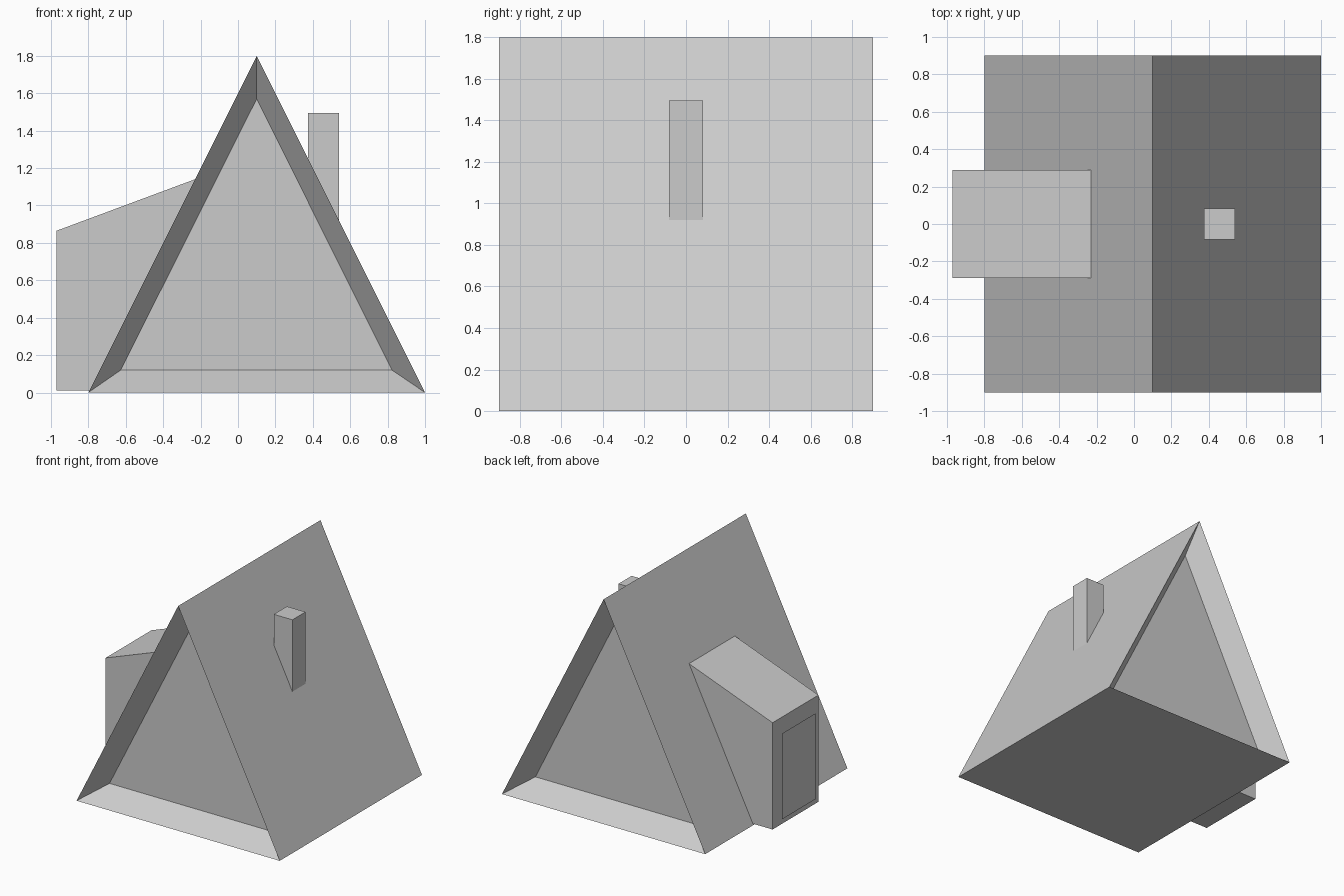
import bpy, bmesh
from mathutils import Vector

if "Cube" in bpy.data.objects:
    bpy.data.objects.remove(bpy.data.objects["Cube"])


def new_object(name, bm):
    bmesh.ops.recalc_face_normals(bm, faces=bm.faces)
    mesh = bpy.data.meshes.new(name)
    bm.to_mesh(mesh)
    bm.free()
    obj = bpy.data.objects.new(name, mesh)
    bpy.context.collection.objects.link(obj)
    return obj


def prism(profile, half_y):
    """Extrude an (x, z) profile along y; return the bmesh and its end faces."""
    bm = bmesh.new()
    rings = [[bm.verts.new((x, y, z)) for x, z in profile] for y in (-half_y, half_y)]
    n = len(profile)
    for i in range(n):
        j = (i + 1) % n
        bm.faces.new((rings[0][i], rings[0][j], rings[1][j], rings[1][i]))
    return bm, [bm.faces.new(r) for r in rings]


# A-frame house: triangular prism with a bevelled recess in both gables
bm, gables = prism([(-0.8, 0), (1.0, 0), (0.1, 1.8)], 0.9)
bmesh.ops.inset_individual(bm, faces=gables, thickness=0.1)
for f in gables:
    side = 1 if f.verts[0].co.y > 0 else -1
    corners = sorted(f.verts, key=lambda v: v.co.x)
    targets = [(-0.627, 0.12), (0.1, 1.57), (0.823, 0.12)]
    for v, (x, z) in zip(corners, targets):
        v.co = Vector((x, side * 0.73, z))
new_object("house_body", bm)

# Entrance porch with a sloping roof, running into the left roof slope
bm, _ = prism([(-0.97, 0.01), (-0.97, 0.865), (-0.225, 1.142), (-0.785, 0.01)], 0.29)
new_object("porch", bm)

# Chimney on the right roof slope
bm, _ = prism([(0.375, 1.495), (0.54, 1.495), (0.54, 0.91), (0.375, 1.24)], 0.083)
new_object("chimney", bm)

# Door: single panel standing just off the porch front
bm = bmesh.new()
bm.faces.new([bm.verts.new((-1.0, y, z)) for y, z in
              [(0.213, 0.07), (-0.213, 0.07), (-0.213, 0.757), (0.213, 0.757)]])
door = new_object("door", bm)
if door.data.polygons[0].normal.x > 0:
    door.data.flip_normals()
